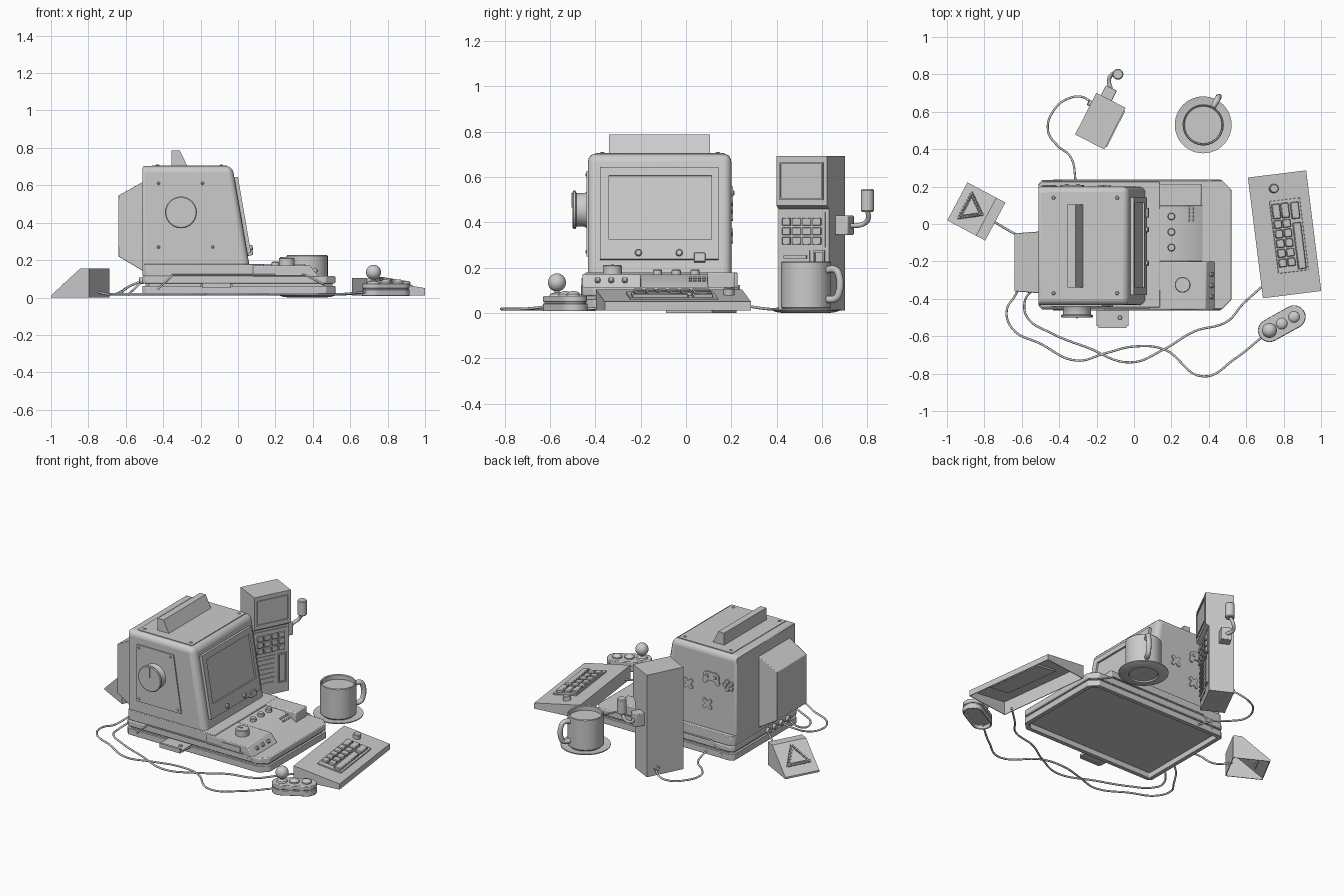
import bpy, bmesh, math
from mathutils import Matrix, Vector

if "Cube" in bpy.data.objects:
    bpy.data.objects.remove(bpy.data.objects["Cube"])

I = Matrix.Identity(4)
T = lambda x, y, z: Matrix.Translation((x, y, z))
R = lambda deg, axis: Matrix.Rotation(math.radians(deg), 4, axis)


def finish(bm, name, M=I, bevel=0, seg=2):
    bmesh.ops.recalc_face_normals(bm, faces=bm.faces)
    me = bpy.data.meshes.new(name)
    bm.to_mesh(me)
    bm.free()
    me.shade_smooth()
    me.set_sharp_from_angle(angle=math.radians(32))
    ob = bpy.data.objects.new(name, me)
    bpy.context.collection.objects.link(ob)
    ob.matrix_world = M
    if bevel:
        b = ob.modifiers.new("bevel", 'BEVEL')
        b.width, b.segments, b.limit_method = bevel, seg, 'ANGLE'
    return ob


def prism(name, pts, lo, hi, axis='z', M=I, bevel=0, seg=2, sink=None):
    """Extrude a 2D outline along an axis; sink=(direction, inset, depth) recesses a face, depth 0 opens it."""
    place = {'z': lambda u, v, t: (u, v, t), 'y': lambda u, v, t: (u, t, v), 'x': lambda u, v, t: (t, u, v)}[axis]
    bm = bmesh.new()
    a, b = [[bm.verts.new(place(u, v, t)) for u, v in pts] for t in (lo, hi)]
    bm.faces.new(a)
    bm.faces.new(b)
    n = len(pts)
    for i in range(n):
        bm.faces.new((a[i], a[(i + 1) % n], b[(i + 1) % n], b[i]))
    bmesh.ops.recalc_face_normals(bm, faces=bm.faces)
    if sink:
        d = Vector(sink[0])
        fs = [f for f in bm.faces if f.normal.dot(d) > 0.99]
        bmesh.ops.inset_region(bm, faces=fs, thickness=sink[1])
        if sink[2]:
            # walls of the recess stay straight
            ext = bmesh.ops.extrude_face_region(bm, geom=fs)
            bmesh.ops.translate(bm, verts=[g for g in ext['geom'] if isinstance(g, bmesh.types.BMVert)], vec=-d * sink[2])
        bmesh.ops.delete(bm, geom=[f for f in fs if f.is_valid], context='FACES')
    return finish(bm, name, M, bevel, seg)


def box(name, x, y, z, M=I, bevel=0, sink=None):
    return prism(name, [(x[0], y[0]), (x[1], y[0]), (x[1], y[1]), (x[0], y[1])], z[0], z[1], 'z', M, bevel, sink=sink)


def lathe(name, prof, M=I, n=32):
    """Spin an (r, z) profile around local z."""
    bm = bmesh.new()
    vs = [bm.verts.new((r, 0, z)) for r, z in prof]
    es = [bm.edges.new(p) for p in zip(vs, vs[1:])]
    bmesh.ops.spin(bm, geom=vs + es, axis=(0, 0, 1), cent=(0, 0, 0), angle=2 * math.pi, steps=n)
    bmesh.ops.remove_doubles(bm, verts=bm.verts, dist=1e-5)
    return finish(bm, name, M)


def disc(name, r, h, M, n=32, c=0.004):
    return lathe(name, [(0, 0), (r, 0), (r, h - c), (r - c, h), (0, h)], M, n)


def ball(name, r, M):
    return lathe(name, [(r * math.sin(k * math.pi / 16), -r * math.cos(k * math.pi / 16)) for k in range(17)], M)


def tube(name, pts, r=0.006, M=I, smooth=True, cyclic=False, res=3):
    cu = bpy.data.curves.new(name, 'CURVE')
    cu.dimensions, cu.bevel_depth, cu.bevel_resolution, cu.resolution_u = '3D', r, res, 8
    cu.use_fill_caps = True
    s = cu.splines.new('BEZIER' if smooth else 'POLY')
    ps = s.bezier_points if smooth else s.points
    ps.add(len(pts) - 1)
    for p, co in zip(ps, pts):
        if smooth:
            p.co, p.handle_left_type, p.handle_right_type = co, 'AUTO', 'AUTO'
        else:
            p.co = (*co, 1)
    s.use_cyclic_u = cyclic
    ob = bpy.data.objects.new(name, cu)
    bpy.context.collection.objects.link(ob)
    ob.matrix_world = M


def octagon(x0, x1, y0, y1, c, d):
    return [(x0 + c, y0), (x1 - d, y0), (x1, y0 + d), (x1, y1 - d), (x1 - d, y1), (x0 + c, y1), (x0, y1 - c), (x0, y0 + c)]


def stadium(L, r, n=12):
    return [(s * L + r * math.cos(a), r * math.sin(a)) for s, o in ((1, -90), (-1, 90))
            for a in [math.radians(o + 180 * k / n) for k in range(n + 1)]]


DOWN = (0, 0, -1)
# Base unit: stacked shells with a groove, recessed underside
prism("base_lower_shell", octagon(-.51, .52, -.457, .235, .02, .05), .02, .062, bevel=.003, sink=(DOWN, .03, .036))
prism("base_groove", octagon(-.495, .505, -.443, .22, .02, .05), .06, .076)
prism("base_upper_shell", octagon(-.51, .52, -.457, .235, .02, .05), .075, .115, bevel=.006)
prism("base_body", octagon(-.51, .14, -.447, .228, .02, .005), .114, .178, bevel=.006)
for y in (-.458, .234):
    tube("base_side_rib", [(-.43, y, .043), (-.35, y, .12), (.36, y, .12), (.46, y, .07)], .005, smooth=False)
box("cartridge", (-.2, -.03), (-.545, -.43), (.055, .07))
box("cartridge_lip", (-.19, -.04), (-.555, -.54), (.05, .078))
disc("cartridge_button", .012, .01, T(-.075, -.5, .068), 16)
box("side_display", (.2, .34), (-.462, -.44), (.118, .155))

# Control deck: dial block, knob panel, rear raised box
prism("dial_block", [(.08, .11), (.435, .11), (.385, .172), (.08, .172)], -.457, -.2, 'y', bevel=.005)
disc("dial", .042, .04, T(.26, -.325, .172))
box("dial_pointer", (.225, .26), (-.329, -.321), (.21, .216))
prism("knob_panel", [(.13, .11), (.375, .11), (.27, .17), (.13, .17)], -.2, .1, 'y', bevel=.003)
box("rear_deck_box", (.135, .36), (.095, .215), (.11, .18), bevel=.006)
for i in range(3):
    disc("deck_knob", .02, .022, T(.2, .04 - .083 * i, .17), 20)
    disc("front_button", .012, .016, T(.41, -.39 + .06 * i, .141) @ R(51, 'Y'), 16)
for i in range(5):
    for x in (.3, .32):
        box("deck_slot_light", (-.006, .006), (-.007, .007), (0, .006), T(x, .02 + .02 * i, .17 - (x - .27) * .57) @ R(30, 'Y'))

# Monitor housing: wide rounding at the front, tight at the back
mon = prism("monitor_housing", [(-.51, .135), (.0675, .135), (-.03, .703), (-.51, .703)], -.433, .2, 'y', bevel=.035, seg=4)
mon.modifiers["bevel"].limit_method = 'WEIGHT'
w = mon.data.attributes.new("bevel_weight_edge", 'FLOAT', 'EDGE')
for e in mon.data.edges:
    xs, zs = zip(*[(mon.data.vertices[v].co.x, mon.data.vertices[v].co.z) for v in e.vertices])
    w.data[e.index].value = 0 if max(zs) < .14 else .35 if max(xs) < -.5 else 1

# Rear tube cover
bm = bmesh.new()
rings = [[bm.verts.new((x, y, z)) for y, z in ((y0, z0), (y1, z0), (y1, z1), (y0, z1))]
         for x, y0, y1, z0, z1 in ((-.64, -.36, -.05, .22, .545), (-.505, -.37, -.04, .14, .62))]
for f in rings:
    bm.faces.new(f)
for i in range(4):
    j = (i + 1) % 4
    bm.faces.new((rings[0][i], rings[0][j], rings[1][j], rings[1][i]))
finish(bm, "rear_tube_cover", I, .004)
box("top_plate", (-.46, -.06), (-.4, .17), (.695, .707))
for x in (-.43, -.09):
    for y in (-.37, .14):
        disc("top_plate_bolt", .01, .006, T(x, y, .705), 12)
prism("top_sign", [(-.355, .705), (-.355, .787), (-.312, .787), (-.272, .705)], -.34, .105, 'y')

# Screen bezel in the tilted front plane (local x = outwards)
F = T(.06, 0, .178) @ R(-9.8, 'Y')
box("bezel_left", (-.01, .02), (-.38, -.34), (.058, .47), F)
box("bezel_right", (-.01, .02), (.113, .143), (.058, .47), F)
box("bezel_top", (-.01, .02), (-.34, .113), (.432, .47), F)
box("bezel_chin", (-.01, .02), (-.34, .113), (.058, .145), F)
box("screen", (-.01, .009), (-.342, .115), (.143, .434), F)
for y in (-.21, -.03):
    disc("screen_button", .015, .018, F @ T(.016, y, .085) @ R(90, 'Y'), 16)
box("bezel_latch", (0, .03), (.035, .085), (.045, .085), F, .003)

# Big side dial with mounting plate
prism("side_plate", [(-.44, .25), (-.112, .25), (-.17, .628), (-.44, .628)], -.44, -.42, 'y')
S = T(-.305, -.438, .455) @ R(90, 'X')
lathe("side_dial", [(0, 0), (.08, 0), (.074, .01), (.074, .045), (.085, .05), (.085, .058), (.08, .062), (0, .062)], S, 40)
box("side_dial_pointer", (-.004, .004), (.01, .075), (.055, .067), S)
for x, z in ((-.425, .27), (-.425, .61), (-.19, .61), (-.135, .27)):
    disc("side_plate_screw", .008, .006, T(x, -.438, z) @ R(90, 'X'), 12)

# Relief icons on the far side wall
W = lambda x, z: T(x, .198, z) @ R(-90, 'X')
P = W(-.33, .53)
prism("icon_gamepad", stadium(.03, .028), 0, .01, M=P)
for x in (-.03, .03):
    disc("icon_gamepad_button", .012, .015, P @ T(x, 0, 0), 12)
    prism("icon_gamepad_grip", stadium(.012, .016), 0, .01, M=P @ T(x * 1.4, .025, 0) @ R(90 - x * 600, 'Z'))
for x, z in ((-.16, .44), (-.3, .34)):
    for a in (45, 135):
        prism("icon_cross_bar", stadium(.03, .012), 0, .01, M=W(x, z) @ R(a, 'Z'))
for k in range(5):
    disc("icon_flower_petal", .016, .01, W(-.455, .5) @ R(72 * k, 'Z') @ T(.026, 0, 0), 14)

# Keyboard: open-bottomed wedge, keys, knob
K = T(.805, -.055, 0) @ R(7.1, 'Z')
prism("keyboard_case", [(-.157, .012), (.157, .012), (.157, .05), (-.157, .103)], -.325, .325, 'y', K, sink=(DOWN, .006, 0))
KT = K @ T(0, 0, .0765) @ R(9.6, 'Y')
box("key_bed", (-.06, .105), (-.205, .185), (-.012, .008), KT, .002)


def key(name, x, y, w, l):
    prism(name, [(x - w, y - l), (x + w, y - l), (x + w, y + l), (x - w, y + l)], .004, .024, 'z', KT, .004, 1)


for u in (-.032, .016):
    key("wide_key", u, .127, .021, .04)
    for i in range(5):
        key("key", u, .057 - .052 * i, .021, .022)
key("space_bar", .07, -.07, .022, .125)
key("enter_key", .07, .12, .022, .045)
disc("keyboard_knob", .024, .03, KT @ T(-.03, .25, 0), 20)

# Joystick pad
J = T(.79, -.533, 0) @ R(29, 'Z')
prism("joystick_pad_bottom", stadium(.075, .062, 16), .008, .042, 'z', J, .003, sink=(DOWN, .01, .024))
prism("joystick_pad_groove", stadium(.075, .055, 16), .04, .05, 'z', J)
prism("joystick_pad_top", stadium(.075, .061, 16), .048, .075, 'z', J, .004)
lathe("joystick_collar", [(0, 0), (.035, 0), (.03, .012), (.012, .018), (.009, .06), (0, .06)], J @ T(-.075, 0, .073))
ball("joystick_ball", .04, J @ T(-.075, 0, .135))
for x in (0, .075):
    lathe("joystick_button", [(0, 0), (.03, 0), (.03, .01), (.024, .018), (.012, .023), (0, .024)], J @ T(x, 0, .073), 24)

# Hollow wedge speaker box with toothed triangle
B = T(-.843, .067, 0) @ R(-28, 'Z')
prism("speaker_box", [(-.115, 0), (.115, 0), (.115, .155), (.06, .155), (-.115, .012)], -.115, .115, 'y', B, sink=(DOWN, .006, 0))
BT = B @ T(-.03, 0, .0835) @ R(-39.2, 'Y')
tri = [Vector((.088 * math.cos(a), .088 * math.sin(a), .002)) for a in (0, 2 * math.pi / 3, 4 * math.pi / 3)]
tube("triangle_frame", tri, .008, BT, False, True, 2)
prism("triangle_panel", [p.xy * .7 for p in tri], -.002, .005, 'z', BT)
for i in range(3):
    for k in range(8):
        p = tri[i].lerp(tri[(i + 1) % 3], (k + .5) / 8)
        box("triangle_tooth", (-.005, .005), (-.005, .005), (0, .014), BT @ T(p.x, p.y, 0) @ R(120 * i + 60, 'Z'))

# Tower with hooded screen, keypad, grille and lever
C = T(-.18, .55, 0) @ R(-27, 'Z')
prism("tower_case", [(-.088, .012), (.066, .012), (.066, .46), (.088, .475), (.088, .693), (-.088, .693)], -.125, .125, 'y', C)
box("tower_screen", (.08, .094), (-.108, .108), (.5, .665), C, sink=((1, 0, 0), .01, .008))
box("tower_keypad", (.06, .071), (-.118, .108), (.29, .445), C)
for i in range(4):
    for j in range(3):
        box("tower_key", (.07, .083), (-.1 + .05 * i, -.06 + .05 * i), (.302 + .042 * j, .336 + .042 * j), C, .003)
box("tower_lower_panel", (.06, .071), (-.108, .03), (.06, .275), C)
for i in range(6):
    box("tower_grille_bar", (.07, .078), (-.095, .018), (.085 + .031 * i, .1 + .031 * i), C)
box("tower_slot_frame", (.06, .075), (.05, .105), (.08, .275), C, sink=((1, 0, 0), .012, .008))
box("lever_mount", (-.06, .005), (.12, .185), (.345, .43), C, .004)
tube("lever_arm", [(-.03, .18, .385), (-.06, .22, .39), (-.055, .255, .41), (-.03, .266, .46)], .011, C)
lathe("lever_grip", [(0, 0), (.024, 0), (.029, .006), (.029, .094), (.024, .1), (0, .1)], C @ T(-.03, .266, .447), 24)
disc("tower_socket", .016, .02, C @ T(-.085, .06, .06) @ R(-90, 'Y'), 16)

# Mug, drink, handle and saucer
M = T(.37, .53, 0)
lathe("saucer", [(0, .008), (.085, .008), (.09, 0), (.1, 0), (.13, .004), (.152, .012), (.152, .018), (.125, .013), (0, .013)], M, 48)
lathe("mug", [(0, .02), (.09, .02), (.098, .013), (.11, .025), (.11, .222), (.106, .227), (.1, .222), (.1, .04), (0, .035)], M, 48)
disc("drink", .1, .005, M @ T(0, 0, .19), 48, .001)
tube("mug_handle", [(.1, 0, .19), (.15, 0, .19), (.166, 0, .165), (.166, 0, .09), (.15, 0, .065), (.1, 0, .06)], .016, M @ R(61, 'Z'))

# Rear sockets and cables
for y in (-.34, -.27, -.2, -.13):
    disc("rear_socket", .018, .025, T(-.505, y, .09) @ R(-90, 'Y'), 16)
flat = lambda pts: [(x, y, .018) for x, y in pts]
tube("joystick_cable", [(-.51, -.27, .09), (-.58, -.3, .06)] + flat([(-.64, -.39), (-.68, -.46), (-.65, -.56), (-.5, -.64), (-.31, -.73), (-.15, -.69), (0, -.655), (.16, -.67), (.37, -.815), (.54, -.72)]) + [(.69, -.6, .03)])
tube("keyboard_cable", [(-.51, -.34, .09), (-.55, -.36, .05)] + flat([(-.585, -.42), (-.57, -.5), (-.45, -.58), (-.25, -.66), (-.02, -.74), (.16, -.67), (.32, -.575), (.5, -.52), (.58, -.43)]) + [(.69, -.33, .03)])
tube("speaker_cable", [(-.51, -.13, .09), (-.58, -.08, .06), (-.66, -.04, .018), (-.76, .02, .03)])
tube("tower_cable", [(-.225, .65, .06), (-.28, .68, .03)] + flat([(-.34, .675), (-.42, .62), (-.46, .5), (-.41, .42), (-.34, .36)]) + [(-.31, .22, .04)])
